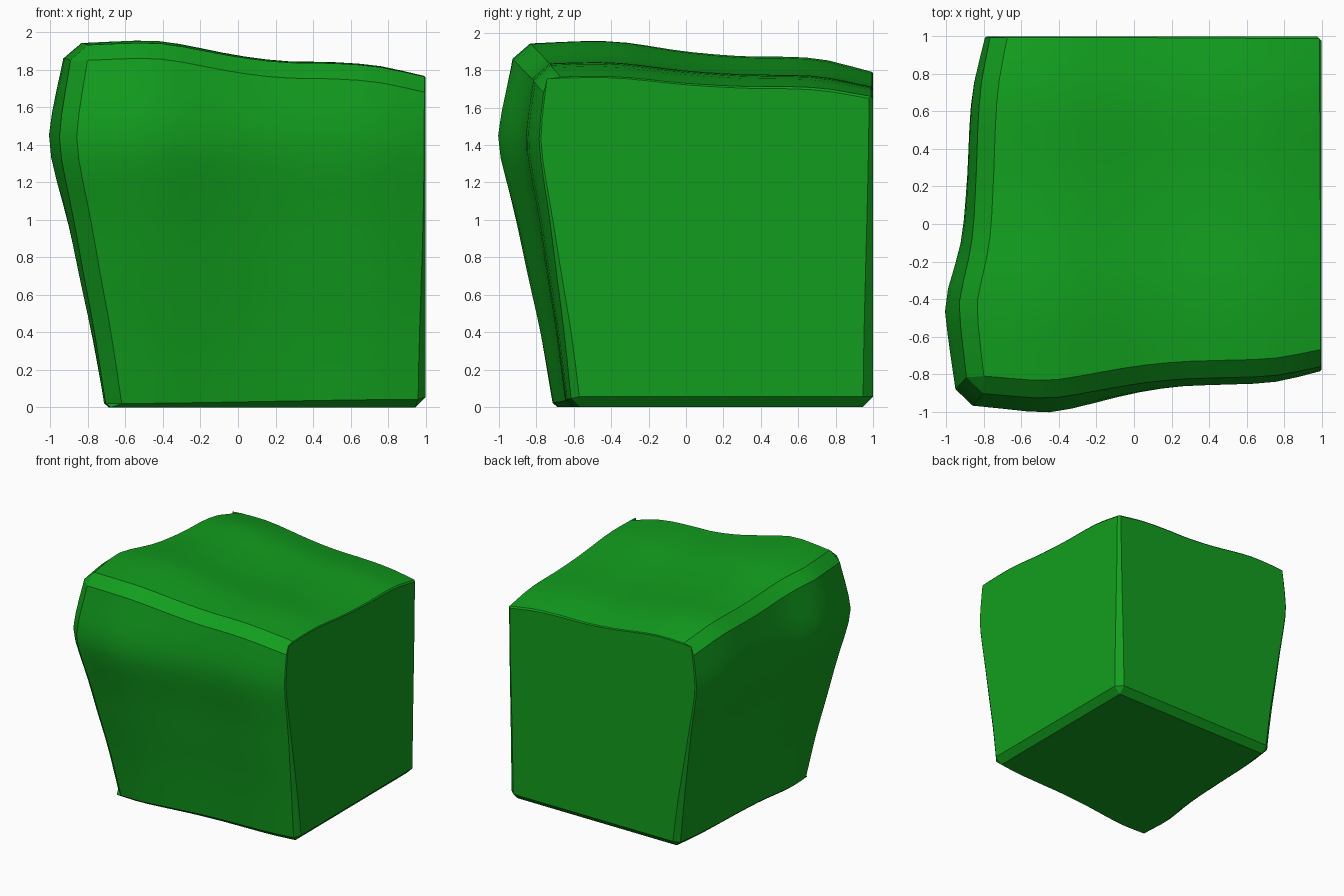
import bpy, bmesh
from mathutils import Vector

if "Cube" in bpy.data.objects:
    bpy.data.objects.remove(bpy.data.objects["Cube"])

N = 16  # grid cells per side


def curve(points):
    """Smooth interpolation through (position, setback) points."""
    xs, ys = zip(*points)
    n = len(xs)

    def slope(i):
        a, b = max(i - 1, 0), min(i + 1, n - 1)
        return (ys[b] - ys[a]) / (xs[b] - xs[a])

    def f(x):
        x = min(max(x, xs[0]), xs[-1])
        i = max(j for j in range(n - 1) if xs[j] <= x)
        h = xs[i + 1] - xs[i]
        t = (x - xs[i]) / h
        return ((2*t**3 - 3*t*t + 1) * ys[i] + (t**3 - 2*t*t + t) * h * slope(i)
                + (3*t*t - 2*t**3) * ys[i + 1] + (t**3 - t*t) * h * slope(i + 1))
    return f


# Setback of the wavy sides from their furthest extent
side_z = curve([(0, .29), (.4, .22), (.7, .155), (1, .09), (1.37, 0), (1.5, 0), (1.88, .075), (1.97, .09)])
front_x = curve([(-1, .05), (-.75, .025), (-.48, 0), (-.36, .015), (0, .1), (.25, .135), (.5, .145), (.75, .16), (1, .22)])
left_y = curve([(-1, .07), (-.9, .055), (-.5, 0), (-.4, 0), (-.1, .08), (.2, .11), (.7, .14), (1, .21)])
top_x = curve([(-1, .02), (-.8, .012), (-.5, 0), (-.36, .01), (0, .08), (.25, .11), (.5, .115), (.75, .135), (1, .19)])
top_y = curve([(-1, .02), (-.85, .012), (-.4, 0), (0, .055), (.3, .08), (.7, .092), (1, .165)])


def both(a, b):
    return a + b - 1.8 * a * b


def place(s):
    """Map a unit-cube point onto the wavy block."""
    p = Vector((2*s.x - 1, 2*s.y - 1, 1.95*s.z))
    for _ in range(8):
        left = -1 + both(left_y(p.y), side_z(p.z))
        front = -1 + both(front_x(p.x), side_z(p.z))
        top = 1.955 - both(top_x(p.x), top_y(p.y))
        p = Vector((left + (1 - left)*s.x, front + (1 - front)*s.y, top*s.z))
    return p


def chamfer(lo, hi, m):
    """Chamfer width for an edge lying on two sides of the unit cube."""
    fx, fy, fz = [1 if h > .999 and l > .999 else 0 if h < .001 and l < .001 else None
                  for l, h in zip(lo, hi)]
    if fz is None:
        if fx == 0 and fy == 0:
            return .08
        if fx == 1 and fy == 1:
            return .065 * (1 - .85*m.z)
        return max(.004, .06 * (1 - m.z / .6))
    along = m.x if fx is None else m.y
    near = fy if fx is None else fx
    if fz == 1:
        return .08 if near == 0 else .005 + .02 * max(0, along - .5)
    return .012 + .04*along if near == 0 else .055


# Block: gridded cube, chamfer weights, then shaped
bm = bmesh.new()
bmesh.ops.create_cube(bm, size=1)
bmesh.ops.subdivide_edges(bm, edges=bm.edges[:], cuts=N - 1, use_grid_fill=True)
bmesh.ops.translate(bm, verts=bm.verts[:], vec=(.5, .5, .5))
weight = bm.edges.layers.float.new("bevel_weight_edge")
for e in bm.edges:
    a, b = e.verts[0].co, e.verts[1].co
    lo = [min(p) for p in zip(a, b)]
    hi = [max(p) for p in zip(a, b)]
    if sum(l > .999 or h < .001 for l, h in zip(lo, hi)) == 2:
        e[weight] = chamfer(lo, hi, (a + b) / 2) / .1
for v in bm.verts:
    v.co = place(v.co)
bmesh.ops.recalc_face_normals(bm, faces=bm.faces[:])
mesh = bpy.data.meshes.new("wavy_block")
bm.to_mesh(mesh)
bm.free()
block = bpy.data.objects.new("wavy_block", mesh)
bpy.context.collection.objects.link(block)

# Chamfered edges
bev = block.modifiers.new("chamfer", 'BEVEL')
bev.limit_method = 'WEIGHT'
bev.width = .1
bev.segments = 1
bev.use_clamp_overlap = False
bpy.context.view_layer.objects.active = block
block.select_set(True)
bpy.ops.object.modifier_apply(modifier=bev.name)
bpy.ops.object.shade_smooth_by_angle(angle=.4)

# Green material
green = bpy.data.materials.new("green")
green.diffuse_color = (.006, .34, .013, 1)
green.use_nodes = True
green.node_tree.nodes["Principled BSDF"].inputs["Base Color"].default_value = green.diffuse_color
mesh.materials.append(green)
